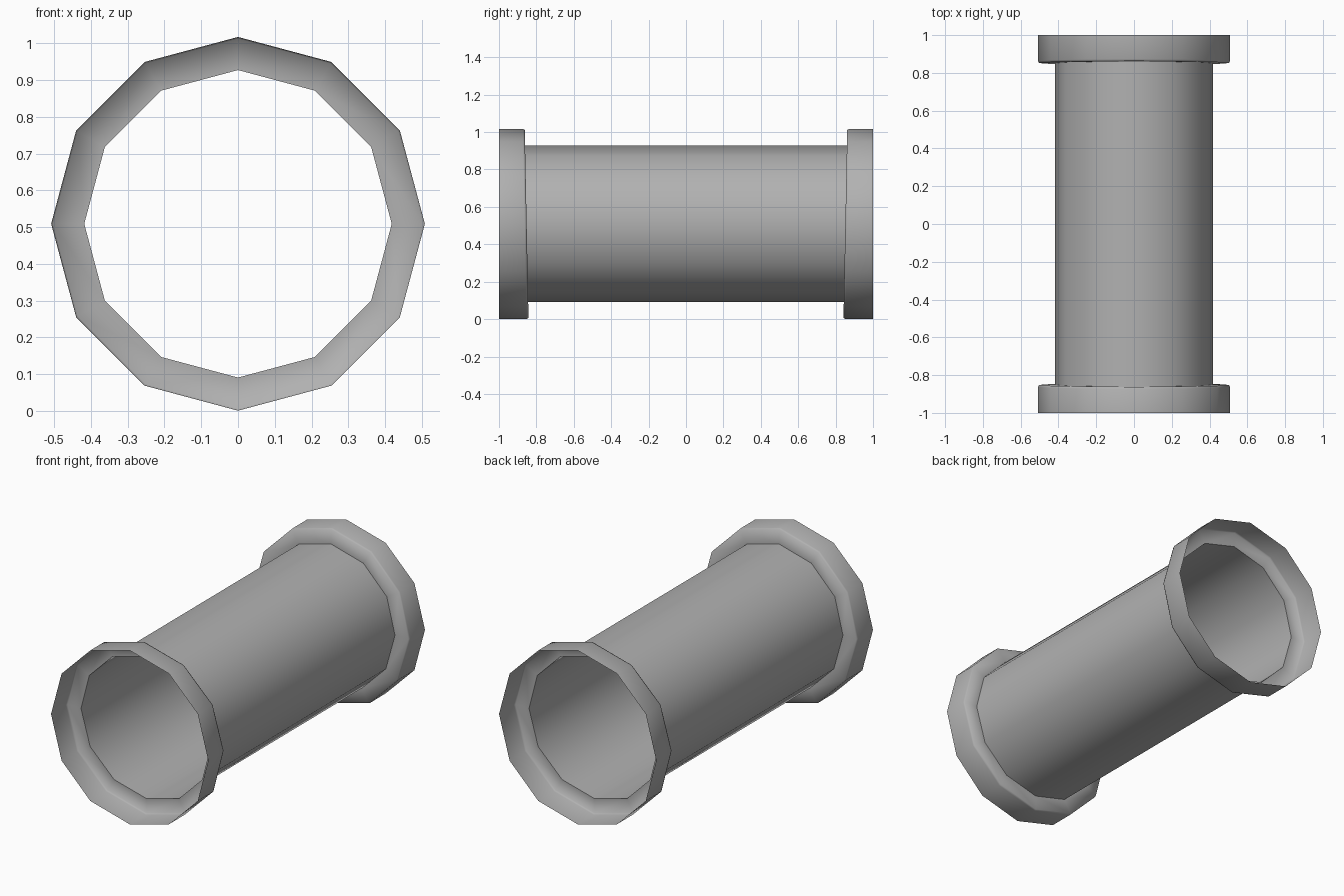
import bpy, bmesh
from math import sin, cos, pi, radians

if "Cube" in bpy.data.objects:
    bpy.data.objects.remove(bpy.data.objects["Cube"])

SIDES = 12
CENTRE_Z = 0.509
TILT = 0.02          # inner shoulders lean slightly along y with height

grey = bpy.data.materials.new("dark_grey")
grey.diffuse_color = (0.44, 0.44, 0.44, 1)
grey.use_nodes = True
grey.node_tree.nodes["Principled BSDF"].inputs["Base Color"].default_value = grey.diffuse_color


def loft(name, stations, smooth_angle):
    """Open 12-sided shell through (radius, y, tilt) rings."""
    bm = bmesh.new()
    rings = []
    for radius, y, tilt in stations:
        ring = []
        for i in range(SIDES):
            a = 2 * pi * i / SIDES
            z = radius * sin(a)
            ring.append(bm.verts.new((radius * cos(a), y + tilt * z, CENTRE_Z + z)))
        rings.append(ring)
    for r0, r1 in zip(rings, rings[1:]):
        for i in range(SIDES):
            j = (i + 1) % SIDES
            bm.faces.new((r0[i], r1[i], r1[j], r0[j]))
    mesh = bpy.data.meshes.new(name)
    bm.to_mesh(mesh)
    bm.free()
    mesh.materials.append(grey)
    obj = bpy.data.objects.new(name, mesh)
    bpy.context.collection.objects.link(obj)
    bpy.ops.object.select_all(action='DESELECT')
    obj.select_set(True)
    bpy.context.view_layer.objects.active = obj
    bpy.ops.object.shade_smooth_by_angle(angle=radians(smooth_angle))


# Thin-walled tube between the two collars
loft("tube", [(0.418, -0.852, -TILT), (0.418, 0.852, TILT)], 35)

# Open collars: outer rim, small chamfer, shoulder down to the tube
for name, s in (("front_collar", -1), ("back_collar", 1)):
    profile = [(0.508, s * 1.0, 0),
               (0.508, s * 0.863, s * TILT),
               (0.503, s * 0.852, s * TILT),
               (0.418, s * 0.852, s * TILT)]
    loft(name, profile if s < 0 else profile[::-1], 80)
